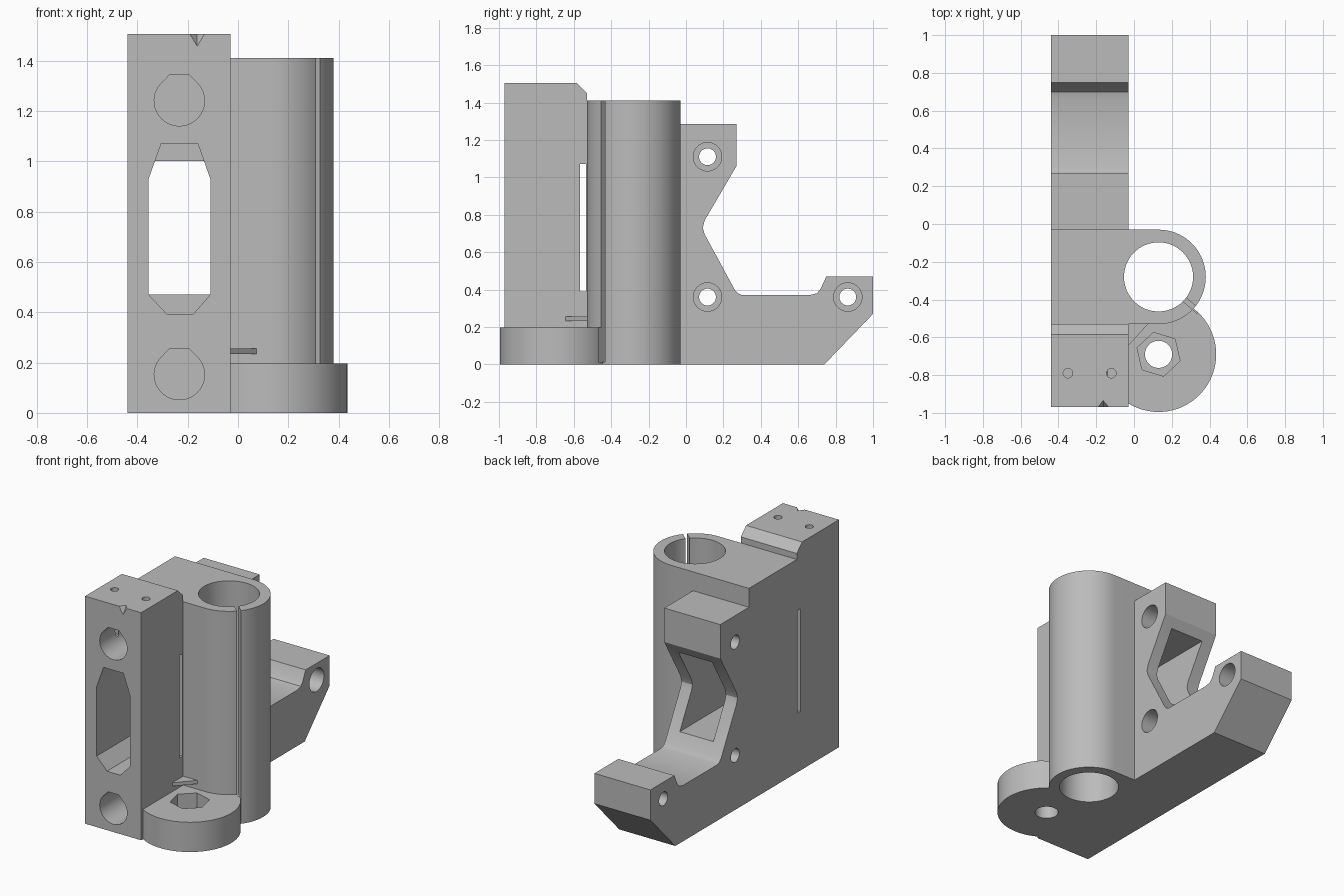
import bpy, bmesh, math

if "Cube" in bpy.data.objects:
    bpy.data.objects.remove(bpy.data.objects["Cube"])

grey = bpy.data.materials.new("plain_grey")
grey.diffuse_color = (0.5, 0.5, 0.5, 1)
grey.use_nodes = True
grey.node_tree.nodes["Principled BSDF"].inputs["Base Color"].default_value = grey.diffuse_color


def prism(name, pts, axis, lo, hi):
    """Extrude a 2D outline along an axis (x: y,z  y: x,z  z: x,y)."""
    place = {"x": lambda p, t: (t, p[0], p[1]),
             "y": lambda p, t: (p[0], t, p[1]),
             "z": lambda p, t: (p[0], p[1], t)}[axis]
    bm = bmesh.new()
    a = [bm.verts.new(place(p, lo)) for p in pts]
    b = [bm.verts.new(place(p, hi)) for p in pts]
    bm.faces.new(a)
    bm.faces.new(b[::-1])
    n = len(pts)
    for i in range(n):
        j = (i + 1) % n
        bm.faces.new((a[i], b[i], b[j], a[j]))
    bmesh.ops.recalc_face_normals(bm, faces=bm.faces)
    me = bpy.data.meshes.new(name)
    bm.to_mesh(me)
    bm.free()
    me.materials.append(grey)
    ob = bpy.data.objects.new(name, me)
    bpy.context.collection.objects.link(ob)
    return ob


def ring(cx, cy, r, n=64, turn=0.0):
    return [(cx + r * math.cos(math.radians(turn) + math.tau * i / n),
             cy + r * math.sin(math.radians(turn) + math.tau * i / n)) for i in range(n)]


def rect(x0, y0, x1, y1):
    return [(x0, y0), (x1, y0), (x1, y1), (x0, y1)]


def combine(target, tool, op):
    mod = target.modifiers.new(op, "BOOLEAN")
    mod.object, mod.operation, mod.solver = tool, op, "EXACT"
    bpy.context.view_layer.objects.active = target
    bpy.ops.object.modifier_apply(modifier=mod.name)
    bpy.data.objects.remove(tool, do_unlink=True)


L, R = -0.44, -0.03          # left and right faces of the main plate
BX, BY = 0.13, -0.28         # bearing axis
NX, NY = 0.13, -0.69         # nut axis

# Main plate with the forked motor mount at the back
body = prism("carriage_bracket", [
    (-0.97, 0), (0.74, 0), (1, 0.27), (1, 0.47), (0.75, 0.47), (0.72, 0.405),
    (0.70, 0.38), (0.66, 0.37), (0.30, 0.37), (0.277, 0.38), (0.26, 0.40),
    (0.10, 0.695), (0.09, 0.73), (0.10, 0.77), (0.27, 1.06), (0.27, 1.285),
    (-0.03, 1.285), (-0.03, 1.41), (-0.53, 1.41), (-0.53, 1.45),
    (-0.585, 1.505), (-0.97, 1.505)], "x", L, R)

# Bearing housing: half-round outline joined to the plate
arc = [(BX + 0.25 * math.cos(math.radians(t)), BY + 0.25 * math.sin(math.radians(t)))
       for t in range(-90, 91, 5)]
combine(body, prism("bearing_housing", [(-0.2, -0.53)] + arc + [(-0.2, -0.03)],
                    "z", 0, 1.41), "UNION")

# Round nut flange and the thin triangular web above it
combine(body, prism("nut_flange", ring(NX, NY, 0.305, 96), "z", 0, 0.197), "UNION")
combine(body, prism("web", [(-0.06, -0.677), (0.083, -0.52), (-0.06, -0.52)],
                    "z", 0.233, 0.256), "UNION")

cuts = [
    # Bearing bore, clamp slit, nut clearance hole and hex nut trap
    prism("bore", ring(BX, BY, 0.183), "z", -0.1, 1.6),
    prism("nut_hole", ring(NX, NY, 0.072, 48), "z", -0.1, 0.3),
    prism("nut_trap", ring(NX, NY, 0.119, 6, 43), "z", 0.1, 0.225),
    # Belt window: octagon at the front, plain rectangle right through
    prism("belt_front", [(-0.28, 0.39), (-0.18, 0.39), (-0.11, 0.47), (-0.11, 0.93),
                         (-0.16, 1.07), (-0.305, 1.07), (-0.355, 0.93), (-0.355, 0.47)],
          "y", -1.1, -0.55),
    prism("belt_back", rect(-0.355, 0.47, -0.11, 1.0), "y", -0.6, 0.5),
    # Narrow slot across the plate
    prism("cross_slot", rect(-0.568, 0.39, -0.535, 1.07), "x", -0.6, 0.0),
]
ca, sa = math.cos(math.radians(-41)), math.sin(math.radians(-41))
cuts.append(prism("slit", [(BX + u * ca - v * sa, BY + u * sa + v * ca)
                           for u, v in rect(0.15, -0.0125, 0.28, 0.0125)], "z", 0.012, 1.6))

# Rod sockets with flattened tops
for z in (0.152, 1.24):
    side = [(-0.233 + 0.1 * math.cos(math.radians(t)), z + 0.1 * math.sin(math.radians(t)))
            for t in range(130, 411, 8)]
    cuts.append(prism("rod_socket", side + [(-0.195, z + 0.104), (-0.271, z + 0.104)],
                      "y", -1.1, -0.08))

# Motor screw holes, counterbored from the right
for y, z in ((0.115, 1.11), (0.115, 0.36), (0.865, 0.36)):
    cuts.append(prism("screw_hole", ring(y, z, 0.045, 32), "x", -0.6, 0.1))
    cuts.append(prism("screw_head", ring(y, z, 0.076, 48), "x", -0.2, 0.1))

# Small holes in the top
for x in (-0.35, -0.12):
    cuts.append(prism("top_hole", ring(x, -0.79, 0.025, 24), "z", 1.2, 1.6))

# Pointed notch at the top front edge: a prism narrowed to a tip
notch = prism("notch", [(-0.162, 1.45), (-0.126, 1.51), (-0.198, 1.51)], "y", -0.975, -0.933)
for v in notch.data.vertices:
    if v.co.y > -0.95:
        v.co.x = -0.162 + (v.co.x + 0.162) * 0.02
        v.co.z = 1.51 + (v.co.z - 1.51) * 0.1
cuts.append(notch)

for c in cuts:
    combine(body, c, "DIFFERENCE")

# Smooth the round surfaces, keep edges crisp
bpy.ops.object.select_all(action="DESELECT")
body.select_set(True)
bpy.context.view_layer.objects.active = body
bpy.ops.object.shade_smooth_by_angle(angle=math.radians(25))
